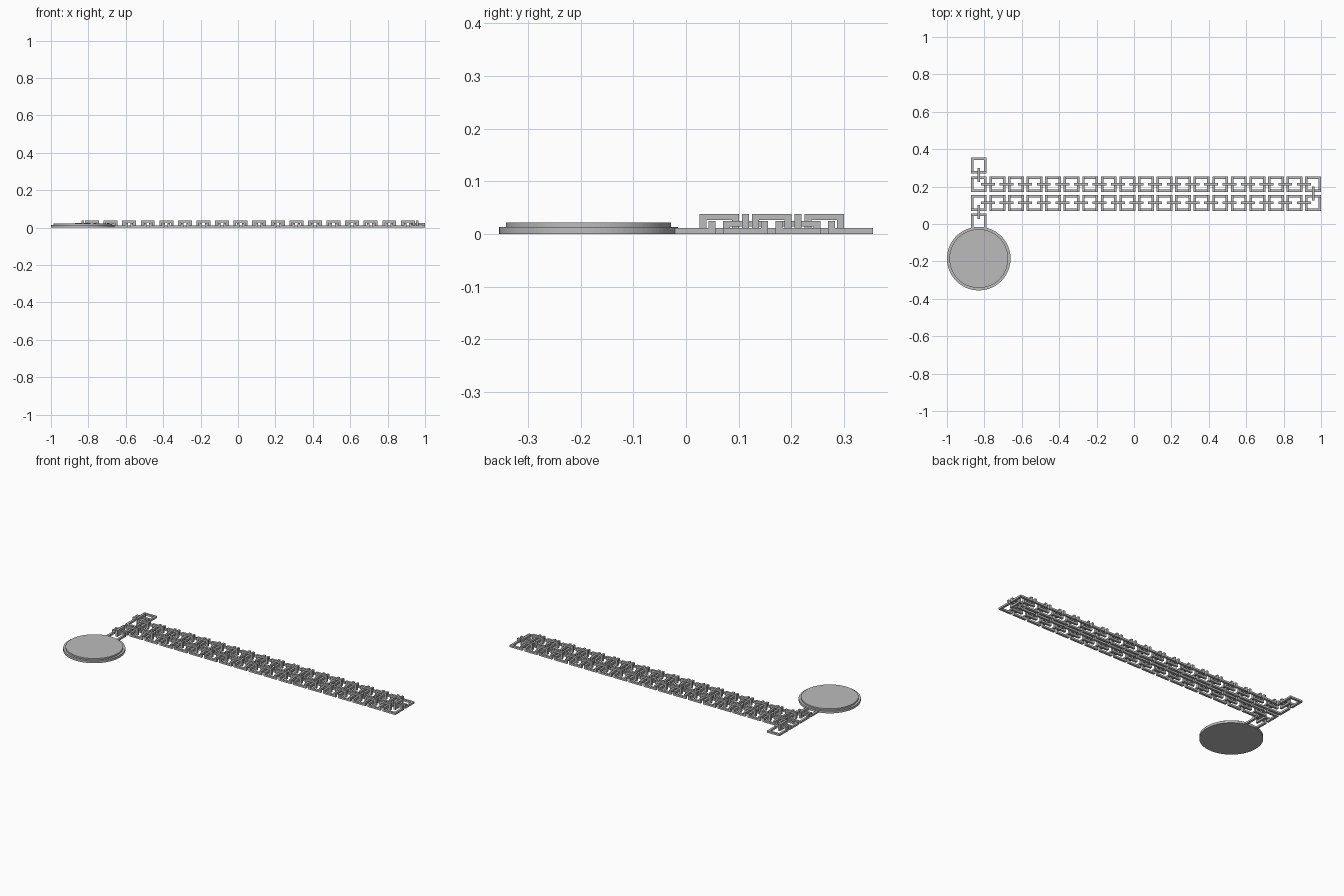
import bpy, bmesh
from mathutils import Vector, Matrix

if "Cube" in bpy.data.objects:
    bpy.data.objects.remove(bpy.data.objects["Cube"])

grey = bpy.data.materials.new("plain_grey")
grey.use_nodes = True
grey.diffuse_color = (0.5, 0.5, 0.5, 1)
grey.node_tree.nodes["Principled BSDF"].inputs["Base Color"].default_value = (0.5, 0.5, 0.5, 1)

LEFT, RIGHT, COLUMNS = -0.83, 0.9575, 19
ROWS = [0.0135, 0.113, 0.2125, 0.312]
SIDE = 0.085        # outer size of a flat link
BAR = 0.0133        # bar width
THICK = 0.011       # bar height
BRIDGE_TOP = 0.025  # top of the raised link sides
LOOP_LEN, LOOP_TOP = 0.0745, 0.038


def add_box(bm, centre, size, z0, z1):
    pos = Matrix.Translation((centre[0], centre[1], (z0 + z1) / 2))
    bmesh.ops.create_cube(bm, size=1, matrix=pos @ Matrix.Diagonal((size[0], size[1], z1 - z0, 1)))


def finish(bm, name):
    mesh = bpy.data.meshes.new(name)
    bm.to_mesh(mesh)
    bm.free()
    mesh.materials.append(grey)
    obj = bpy.data.objects.new(name, mesh)
    bpy.context.collection.objects.link(obj)
    return obj


def flat_link(name, centre, raised):
    """Square link whose sides toward its neighbours are lifted on corner posts."""
    bm = bmesh.new()
    reach = (SIDE - BAR) / 2
    inner = SIDE - 2 * BAR
    dirs = [(1, 0), (-1, 0), (0, 1), (0, -1)]
    for d in dirs:
        size = (BAR, inner) if d[0] else (inner, BAR)
        lift = BRIDGE_TOP - THICK if d in raised else 0
        add_box(bm, (d[0] * reach, d[1] * reach), size, lift, lift + THICK)
    for sx in (1, -1):
        for sy in (1, -1):
            high = (sx, 0) in raised or (0, sy) in raised
            add_box(bm, (sx * reach, sy * reach), (BAR, BAR), 0, BRIDGE_TOP if high else THICK)
    finish(bm, name).location = (*centre, 0)


def upright_loop(name, centre, along_y):
    """Upright rectangular loop threaded under two raised link sides."""
    bm = bmesh.new()
    for z0 in (0, LOOP_TOP - THICK):
        add_box(bm, (0, 0), (LOOP_LEN, BAR), z0, z0 + THICK)
    for s in (1, -1):
        add_box(bm, (s * (LOOP_LEN - BAR) / 2, 0), (BAR, BAR), THICK, LOOP_TOP - THICK)
    if along_y:
        bmesh.ops.rotate(bm, verts=bm.verts, matrix=Matrix(((0, -1, 0), (1, 0, 0), (0, 0, 1))))
    finish(bm, name).location = (*centre, 0)


# Path of the folded chain: end link, back row, front row, tag link
xs = [LEFT + i * (RIGHT - LEFT) / (COLUMNS - 1) for i in range(COLUMNS)]
path = [(LEFT, ROWS[3])]
path += [(x, ROWS[2]) for x in xs]
path += [(x, ROWS[1]) for x in reversed(xs)]
path += [(LEFT, ROWS[0])]


def direction(a, b):
    d = (Vector(b) - Vector(a)).normalized()
    return (round(d.x), round(d.y))


# Links and the loops between them
for i, p in enumerate(path):
    neighbours = path[max(i - 1, 0):i] + path[i + 1:i + 2]
    flat_link(f"flat_link_{i + 1}", p, [direction(p, q) for q in neighbours])
    if i + 1 < len(path):
        q = path[i + 1]
        mid = ((p[0] + q[0]) / 2, (p[1] + q[1]) / 2)
        upright_loop(f"upright_loop_{i + 1}", mid, direction(p, q)[1] != 0)

# Round tag: wide base with a smaller raised disc
for name, radius, z0, z1 in (("tag_base", 0.17, 0, 0.0135), ("tag_face", 0.157, 0.0135, 0.022)):
    bm = bmesh.new()
    bmesh.ops.create_cone(bm, cap_ends=True, segments=96, radius1=radius, radius2=radius, depth=z1 - z0)
    finish(bm, name).location = (LEFT, -0.185, (z0 + z1) / 2)
